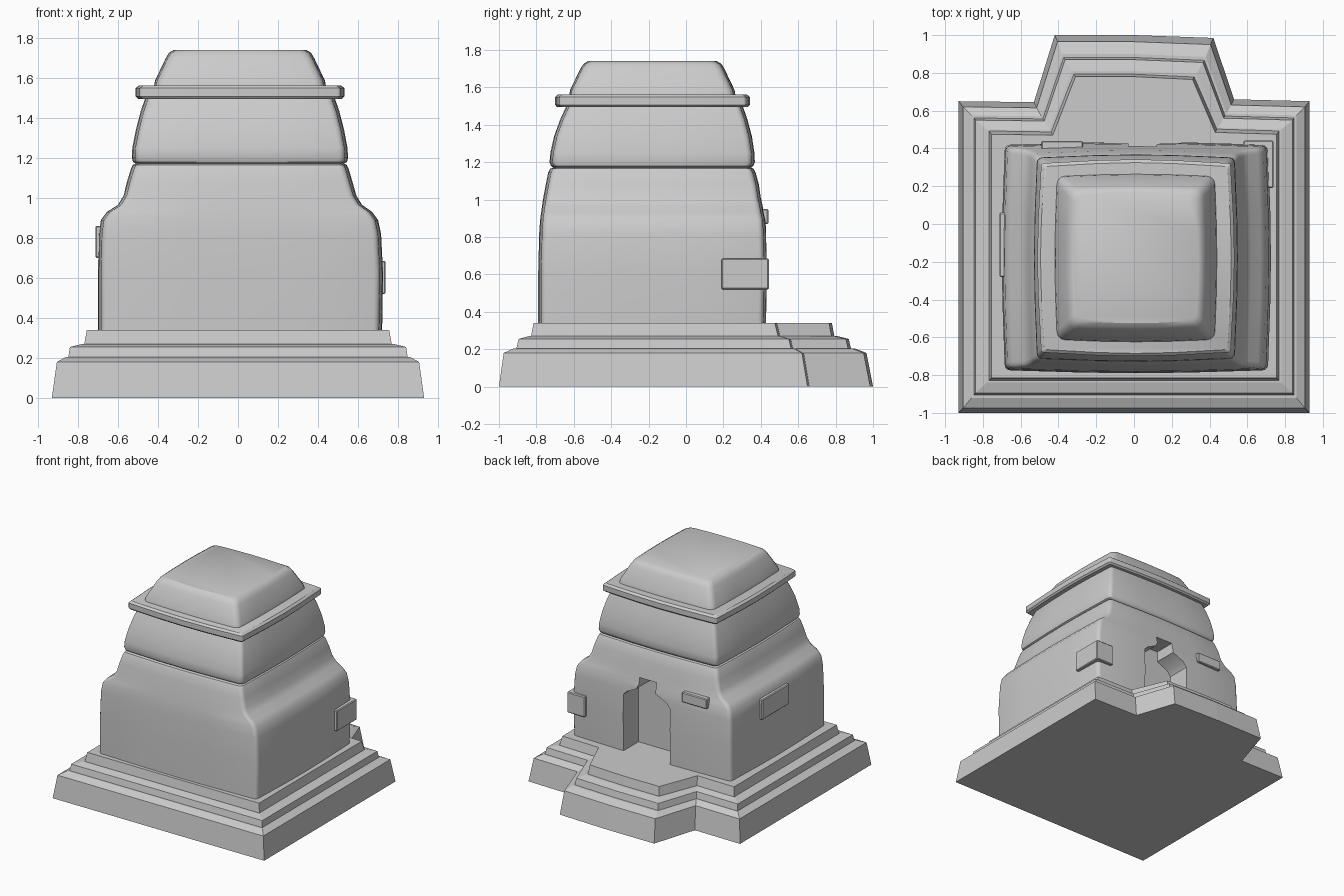
import bpy, bmesh, math

if "Cube" in bpy.data.objects:
    bpy.data.objects.remove(bpy.data.objects["Cube"])

stone = bpy.data.materials.new("grey stone")
stone.diffuse_color = (0.6, 0.6, 0.6, 1)
stone.use_nodes = True
stone.node_tree.nodes["Principled BSDF"].inputs["Base Color"].default_value = stone.diffuse_color


def loft(name, rings, smooth=True):
    """Skin closed rings of equal point count and cap both ends."""
    bm = bmesh.new()
    loops = [[bm.verts.new(p) for p in ring] for ring in rings]
    n = len(loops[0])
    for a, b in zip(loops, loops[1:]):
        for i in range(n):
            bm.faces.new((a[i], a[(i + 1) % n], b[(i + 1) % n], b[i]))
    bm.faces.new(loops[0][::-1])
    bm.faces.new(loops[-1])
    bmesh.ops.recalc_face_normals(bm, faces=bm.faces)
    me = bpy.data.meshes.new(name)
    bm.to_mesh(me)
    bm.free()
    ob = bpy.data.objects.new(name, me)
    bpy.context.collection.objects.link(ob)
    me.materials.append(stone)
    if smooth:
        soften(ob)
    return ob


def soften(ob):
    bpy.ops.object.select_all(action='DESELECT')
    ob.select_set(True)
    bpy.context.view_layer.objects.active = ob
    bpy.ops.object.shade_smooth_by_angle(angle=math.radians(32))


def ring(z, x0, x1, y0, y1, r=0.03, bulge=0.015):
    """Rounded rectangle whose sides bow outwards a little."""
    cx, cy = (x0 + x1) / 2, (y0 + y1) / 2
    hx, hy = (x1 - x0) / 2, (y1 - y0) / 2
    pts = []
    for q, (sx, sy) in enumerate([(1, 1), (-1, 1), (-1, -1), (1, -1)]):
        for k in range(4):
            a = math.radians(90 * q + 30 * k)
            pts.append((cx + sx * (hx - bulge - r) + r * math.cos(a),
                        cy + sy * (hy - bulge - r) + r * math.sin(a), z))
        # bowed points along the following side
        for t in (-0.4, 0, 0.4):
            d = bulge * t * t * 1.5
            pts.append([(cx - t * -hx * -1, cy + hy - d, z), (cx - hx + d, cy - t * hy, z),
                        (cx + t * hx, cy - hy + d, z), (cx + hx - d, cy + t * hy, z)][q]
                       if q else (cx - t * hx, cy + hy - d, z))
    return pts


def plinth(z, x, front, back, notch, porch_x, porch_y):
    """Plan of a base tier with a tapering entrance porch at the back."""
    return [(-x, front, z), (x, front, z), (x, back, z), (notch, back + .01, z),
            (porch_x, porch_y - .015, z), (0, porch_y, z), (-porch_x, porch_y, z),
            (-notch, back - .005, z), (-x, back, z)]


# stepped base
loft("base_lower_step", [plinth(0, .93, -1, .65, .53, .42, 1),
                         plinth(.18, .905, -.975, .62, .515, .405, .965),
                         plinth(.205, .86, -.92, .575, .49, .38, .9)], False)
loft("base_middle_step", [plinth(.19, .85, -.91, .565, .485, .375, .885),
                          plinth(.255, .84, -.895, .55, .475, .365, .87),
                          plinth(.27, .78, -.84, .5, .445, .33, .81)], False)
loft("base_upper_step", [plinth(.26, .77, -.83, .495, .44, .32, .795),
                         plinth(.34, .755, -.815, .475, .43, .31, .78)], False)

# main chamber with sloping shoulders
body = loft("main_chamber", [ring(*v) for v in [
    (.33, -.70, .72, -.79, .43), (.62, -.70, .725, -.79, .435),
    (.82, -.695, .715, -.785, .43), (.89, -.685, .70, -.78, .425),
    (.93, -.655, .67, -.775, .415), (.965, -.60, .62, -.77, .41),
    (1.01, -.572, .592, -.763, .40), (1.08, -.555, .572, -.75, .39),
    (1.145, -.535, .553, -.737, .372), (1.165, -.525, .543, -.727, .362),
    (1.175, -.50, .52, -.70, .34)]], False)

# stepped doorway cut into the back
outline = [(-.16, .3), (-.16, .78), (-.13, .82), (-.03, .865), (-.03, .95), (.12, .95),
           (.12, .9), (.14, .86), (.22, .82), (.25, .79), (.25, .3)]
door = loft("door_cutter", [[(x, y, z) for x, z in outline] for y in (.24, .6)], False)
door.hide_render = True
door.hide_set(True)
cut = body.modifiers.new("doorway", 'BOOLEAN')
cut.object = door
cut.solver = 'EXACT'
bpy.context.view_layer.update()
mesh = bpy.data.meshes.new_from_object(body.evaluated_get(bpy.context.evaluated_depsgraph_get()))
body.modifiers.clear()
body.data = mesh
bpy.data.objects.remove(door)
soften(body)

# curved upper storey
loft("upper_storey", [ring(*v) for v in [
    (1.165, -.50, .52, -.70, .34), (1.18, -.525, .545, -.722, .36),
    (1.20, -.53, .55, -.73, .368), (1.25, -.528, .547, -.725, .366),
    (1.34, -.51, .53, -.705, .352), (1.43, -.487, .507, -.672, .328),
    (1.51, -.46, .48, -.635, .30)]])

# roof slab
loft("roof_slab", [ring(*v, .015, .02) for v in [
    (1.495, -.50, .52, -.69, .33), (1.507, -.512, .532, -.70, .342),
    (1.548, -.512, .532, -.70, .342), (1.562, -.495, .515, -.685, .325)]])

# sloping roof cap
loft("roof_cap", [ring(*v, .045, .01) for v in [
    (1.555, -.42, .44, -.625, .265), (1.585, -.415, .435, -.62, .26),
    (1.70, -.36, .38, -.565, .205), (1.725, -.345, .365, -.548, .19),
    (1.74, -.32, .34, -.525, .165)]])


def block(name, x0, x1, y0, y1, z0, z1):
    """Raised stone block with softened edges."""
    ob = loft(name, [[(x0, y0, z), (x1, y0, z), (x1, y1, z), (x0, y1, z)] for z in (z0, z1)], False)
    bev = ob.modifiers.new("soft_edge", 'BEVEL')
    bev.width = 0.006
    bev.segments = 1


# raised stones on the walls
block("corner_stone", .58, .738, .19, .443, .52, .685)
block("back_stone", -.49, -.27, .35, .44, .87, .95)
block("side_stone", -.713, -.62, -.28, .06, .70, .86)
